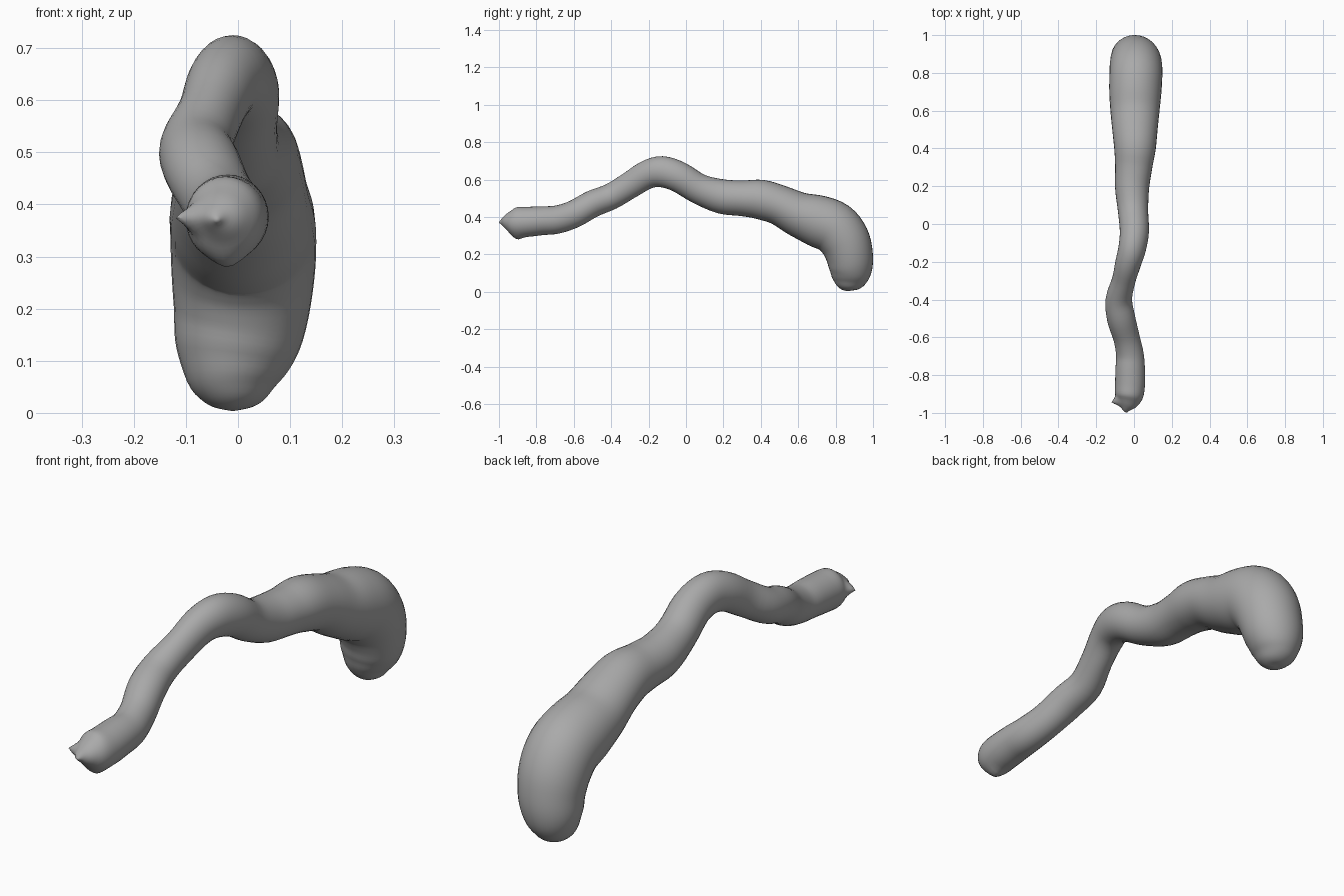
import bpy
import bmesh
import math
from mathutils import Vector

default_cube = bpy.data.objects.get("Cube")
if default_cube:
    bpy.data.objects.remove(default_cube, do_unlink=True)

SIDES = 32
STEPS = 4

# Sections in hundredths: centre x, y, z, half width, half thickness
SECTIONS = [
    (-4, -99.8, 37, .3, .3),
    (-4, -98, 37.3, 2.6, 2.2),
    (-3.3, -95, 37.4, 5.4, 5),
    (-2.6, -91, 37.2, 7.4, 7.9),
    (-2.1, -85, 37.4, 7.9, 8),
    (-2, -77, 38, 7.8, 7.7),
    (-2.2, -69, 38.6, 7.3, 7.5),
    (-4, -60, 41.5, 7, 7.3),
    (-6.8, -50, 47, 7.5, 7.2),
    (-8, -40, 51, 7, 7),
    (-5.5, -30, 57, 6.2, 7.1),
    (-3.2, -21, 62.5, 6.8, 7.6),
    (-1, -13, 64.2, 7.3, 8.3),
    (.2, -4, 61.5, 7.7, 8.2),
    (-.5, 7, 55, 8, 8.1),
    (-1, 19, 51, 9, 9.2),
    (-.2, 30, 50, 9.8, 9.5),
    (.5, 40, 49.3, 11, 10.6),
    (.5, 50, 46.3, 12, 10.7),
    (.5, 60, 41.5, 13, 12),
    (.7, 70, 38, 13.8, 13.8),
    (1, 79, 34.3, 14, 14.1),
    (1, 84.7, 27.5, 13.8, 13.6),
    (.6, 87.4, 19.5, 13, 12.6),
    (-.4, 88, 12.5, 11.8, 11.6),
    (-1, 87.5, 7, 9.4, 9.7),
    (-1, 87, 3.2, 6.7, 7),
    (-1, 86.8, 1.2, 3.9, 4),
    (-1, 86.8, .4, .4, .4),
]


def smooth_sections(sections, steps):
    """Pass a flowing curve through all five values of every section."""
    rows = [Vector(s) / 100 for s in sections]
    result = []
    for i in range(len(rows) - 1):
        a = rows[max(i - 1, 0)]
        b, c = rows[i], rows[i + 1]
        d = rows[min(i + 2, len(rows) - 1)]
        for k in range(steps):
            t = k / steps
            result.append(b + (c - a) * (t / 2)
                          + (a * 2 - b * 5 + c * 4 - d) * (t * t / 2)
                          + (b * 3 - a - c * 3 + d) * (t ** 3 / 2))
    result.append(rows[-1])
    return result


def sweep(bm, rows):
    """Join oval rings, each set square to the path, and close both ends."""
    centres = [Vector(row[:3]) for row in rows]
    rings = []
    for i, row in enumerate(rows):
        before = centres[max(i - 1, 0)]
        after = centres[min(i + 1, len(rows) - 1)]
        tangent = (after - before).normalized()
        side = Vector((1, 0, 0))
        side = (side - tangent * side.dot(tangent)).normalized()
        up = side.cross(tangent)
        ring = []
        for k in range(SIDES):
            angle = math.tau * k / SIDES
            offset = side * (math.cos(angle) * row[3]) + up * (math.sin(angle) * row[4])
            ring.append(bm.verts.new(centres[i] + offset))
        rings.append(ring)
    for first, second in zip(rings, rings[1:]):
        for k in range(SIDES):
            n = (k + 1) % SIDES
            bm.faces.new((first[k], first[n], second[n], second[k]))
    bm.faces.new(rings[0])
    bm.faces.new(rings[-1])
    bmesh.ops.recalc_face_normals(bm, faces=bm.faces)


def pull(bm, spot, shift, reach):
    """Draw the surface near a spot out into a small soft peak."""
    spot, shift = Vector(spot), Vector(shift)
    for vert in bm.verts:
        distance = (vert.co - spot).length
        if distance < reach:
            vert.co += shift * (1 - distance / reach) ** 1.5


# Winding limb with a thick hooked end
bm = bmesh.new()
sweep(bm, smooth_sections(SECTIONS, STEPS))

# Ragged points at the thin end
pull(bm, (-.085, -.94, .375), (-.036, -.005, 0), .04)
pull(bm, (-.02, -.9, .295), (0, 0, -.014), .05)

mesh = bpy.data.meshes.new("winding_limb")
bm.to_mesh(mesh)
bm.free()
limb = bpy.data.objects.new("winding_limb", mesh)
bpy.context.collection.objects.link(limb)

# Plain grey surface
grey = bpy.data.materials.new("plain_grey")
grey.use_nodes = True
colour = (.4, .4, .4, 1)
grey.diffuse_color = colour
grey.node_tree.nodes["Principled BSDF"].inputs["Base Color"].default_value = colour
mesh.materials.append(grey)

bpy.ops.object.select_all(action="DESELECT")
limb.select_set(True)
bpy.context.view_layer.objects.active = limb
bpy.ops.object.shade_smooth_by_angle(angle=math.radians(50))
